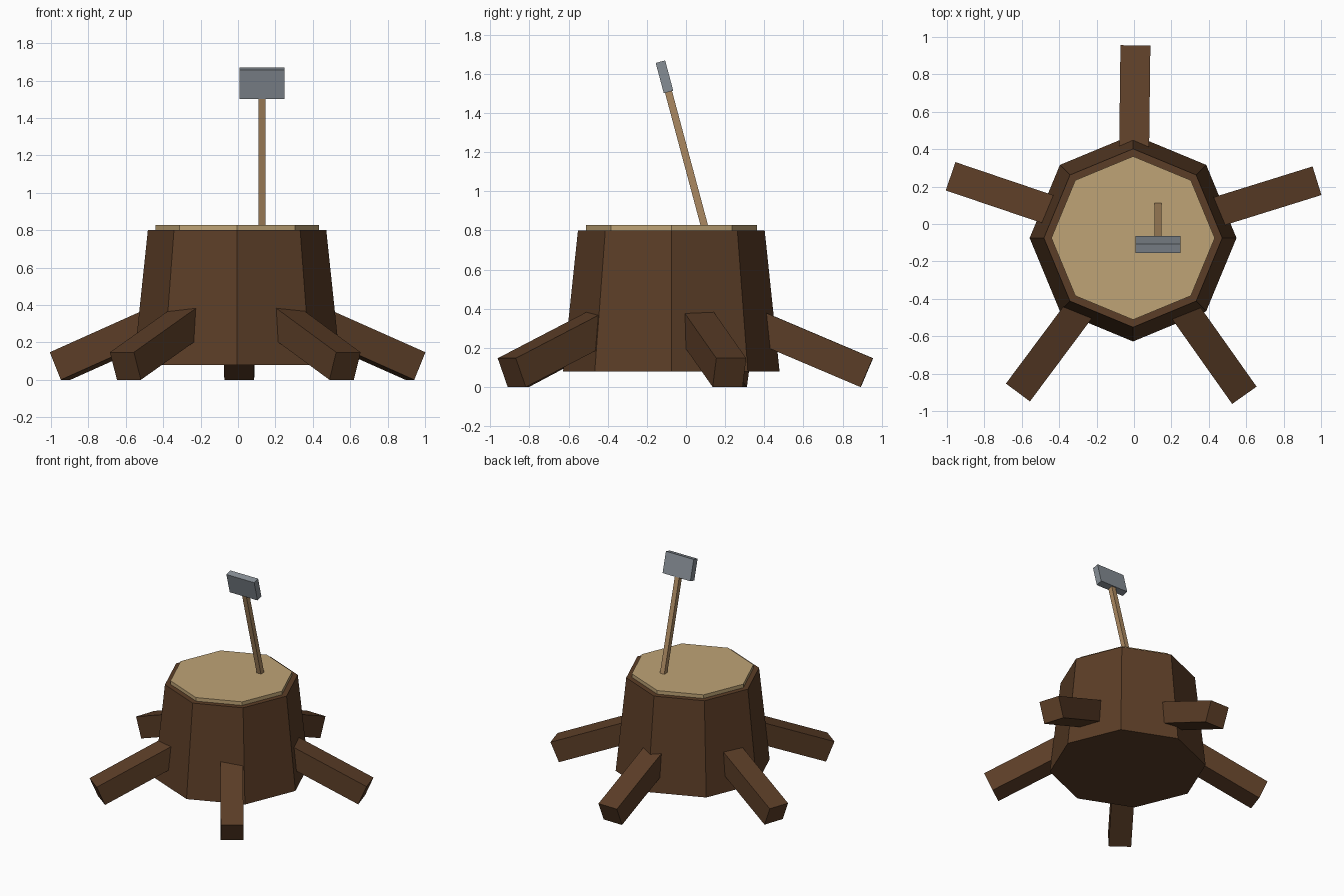
import bpy
from math import radians, sin, cos
from mathutils import Matrix, Vector

if "Cube" in bpy.data.objects:
    bpy.data.objects.remove(bpy.data.objects["Cube"])

CENTRE = Vector((-0.005, -0.075, 0))


def material(name, rgb):
    m = bpy.data.materials.new(name)
    m.diffuse_color = (*rgb, 1)
    m.use_nodes = True
    m.node_tree.nodes["Principled BSDF"].inputs["Base Color"].default_value = m.diffuse_color
    return m


bark = material("bark", (0.105, 0.047, 0.02))
cut_wood = material("cut wood", (0.52, 0.37, 0.18))
handle_wood = material("handle wood", (0.41, 0.25, 0.12))
steel = material("steel", (0.24, 0.27, 0.30))


def finish(name, mat):
    ob = bpy.context.object
    ob.name = name
    ob.data.materials.append(mat)
    return ob


def octagon(name, r_low, r_high, z_low, z_high, mat):
    bpy.ops.mesh.primitive_cone_add(
        vertices=8, radius1=r_low, radius2=r_high, depth=z_high - z_low,
        location=CENTRE + Vector((0, 0, (z_low + z_high) / 2)))
    return finish(name, mat)


def box(name, size, matrix, mat):
    bpy.ops.mesh.primitive_cube_add(size=1)
    ob = finish(name, mat)
    ob.data.transform(Matrix.Diagonal((*size, 1)))
    ob.matrix_world = matrix
    return ob


# Tapered trunk and the pale cut face on top
octagon("trunk", 0.553, 0.477, 0.08, 0.80, bark)
octagon("cut_top", 0.437, 0.437, 0.78, 0.828, cut_wood)

# Five square roots sloping down to the ground
SLOPE, THICK, LENGTH = radians(23), 0.16, 0.7
reach = 1.03 - THICK / 2 * sin(SLOPE)
for i in range(5):
    turn = Matrix.Rotation(radians(17.3 + 72 * i), 4, 'Z')
    end = Matrix.Translation((reach, 0, THICK / 2 * cos(SLOPE)))
    tilt = Matrix.Rotation(SLOPE, 4, 'Y')
    back = Matrix.Translation((-LENGTH / 2, 0, 0))
    box(f"root_{i + 1}", (LENGTH, THICK, THICK),
        Matrix.Translation(CENTRE) @ turn @ end @ tilt @ back, bark)

# Leaning axe: handle stuck in the cut face, flat head at its upper end
axe = Matrix.Translation((0.128, -0.11, 1.585)) @ Matrix.Rotation(radians(15), 4, 'X')
box("axe_head", (0.24, 0.05, 0.16), axe, steel)
box("axe_handle", (0.037, 0.037, 0.82), axe @ Matrix.Translation((0, 0, -0.41)), handle_wood)
